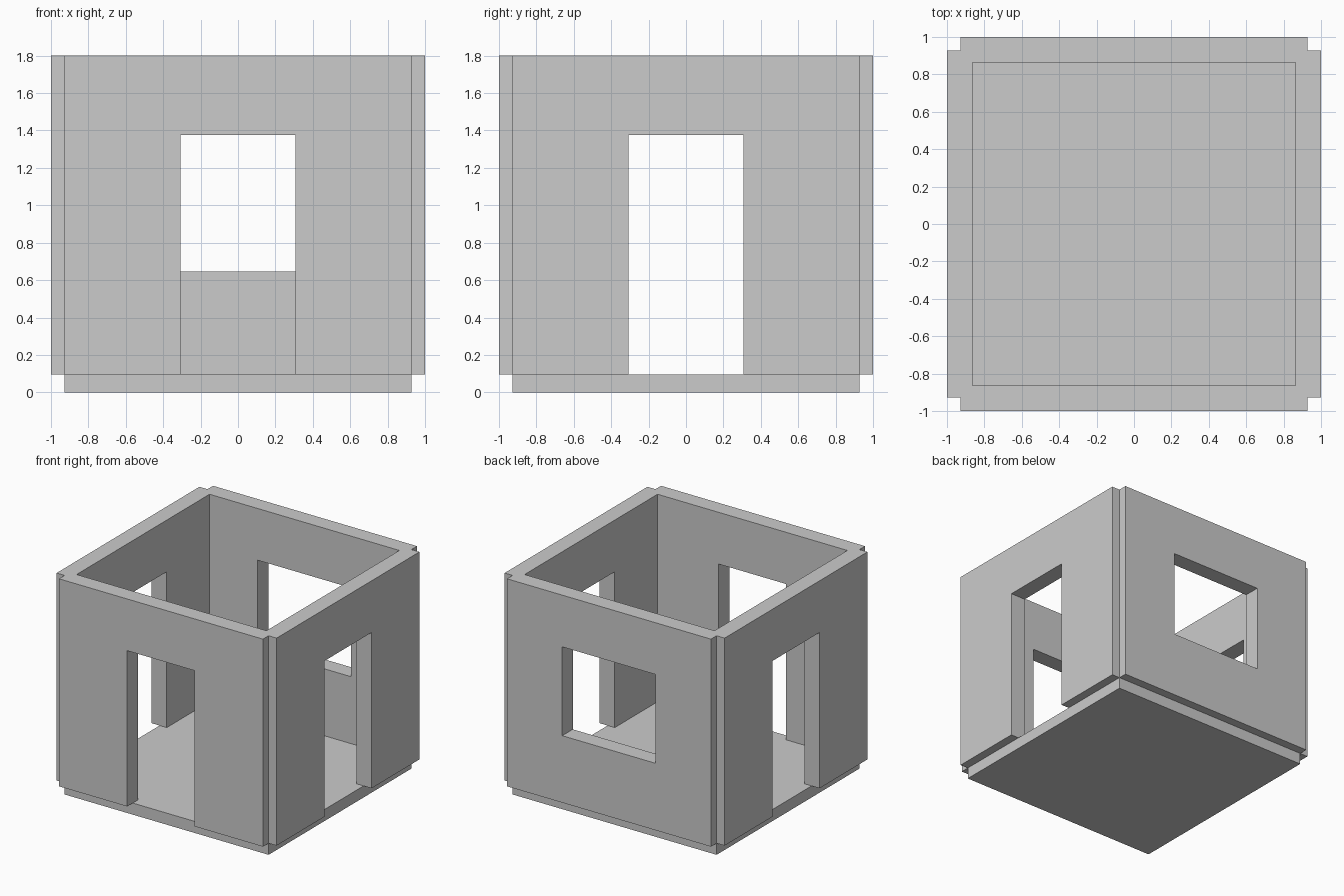
import bpy
import bmesh

if "Cube" in bpy.data.objects:
    bpy.data.objects.remove(bpy.data.objects["Cube"])

FLOOR, TOP = 0.095, 1.80
OUT, NOTCH, INNER = 1.0, 0.927, 0.863
DOOR, WINDOW = 0.307, 0.425
HEAD, SILL = 1.375, 0.645


def prism(name, outline, z0, z1):
    """Extrude a counter-clockwise xy outline from z0 to z1."""
    bm = bmesh.new()
    face = bm.faces.new([bm.verts.new((x, y, z0)) for x, y in outline])
    res = bmesh.ops.extrude_face_region(bm, geom=[face])
    for v in res["geom"]:
        if isinstance(v, bmesh.types.BMVert):
            v.co.z = z1
    bmesh.ops.recalc_face_normals(bm, faces=bm.faces)
    mesh = bpy.data.meshes.new(name)
    bm.to_mesh(mesh)
    bm.free()
    obj = bpy.data.objects.new(name, mesh)
    bpy.context.collection.objects.link(obj)
    return obj


def box(name, x0, x1, y0, y1, z0, z1):
    return prism(name, [(x0, y0), (x1, y0), (x1, y1), (x0, y1)], z0, z1)


def cut(target, cutter):
    """Subtract the cutter, then remove it."""
    mod = target.modifiers.new("cut", "BOOLEAN")
    mod.operation = "DIFFERENCE"
    mod.solver = "EXACT"
    mod.object = cutter
    bpy.context.view_layer.objects.active = target
    bpy.ops.object.modifier_apply(modifier=mod.name)
    bpy.data.objects.remove(cutter)


# Floor slab, set in from the wall faces
box("floor_slab", -NOTCH, NOTCH, -NOTCH, NOTCH, 0, FLOOR)

# Wall shell with a square notch in each outer corner
corner = [(OUT, NOTCH), (NOTCH, NOTCH), (NOTCH, OUT)]
outline = []
for _ in range(4):
    outline += corner
    corner = [(-y, x) for x, y in corner]
walls = prism("walls", outline, FLOOR, TOP)

# Open room, front doorway, side doorways, back window
cut(walls, box("room_cutter", -INNER, INNER, -INNER, INNER, -0.5, 2.5))
cut(walls, box("front_door_cutter", -DOOR, DOOR, -1.2, -0.5, -0.5, HEAD))
cut(walls, box("side_door_cutter", -1.2, 1.2, -DOOR, DOOR, -0.5, HEAD))
cut(walls, box("window_cutter", -WINDOW, WINDOW, 0.5, 1.2, SILL, HEAD))
